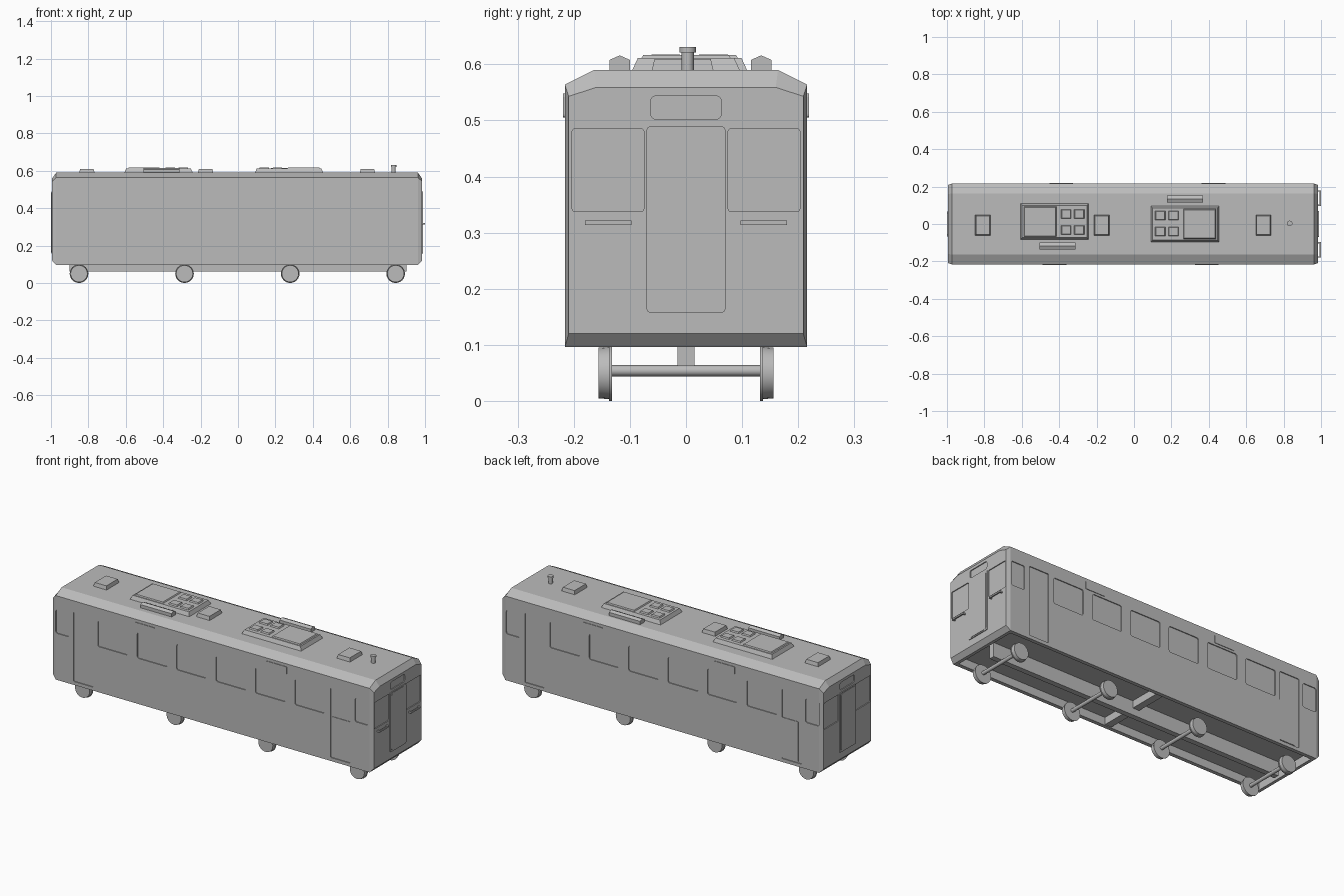
import bpy, bmesh, math
from mathutils import Vector

cube = bpy.data.objects.get("Cube")
if cube:
    bpy.data.objects.remove(cube, do_unlink=True)

GREY = (0.5, 0.5, 0.5, 1)
mat = bpy.data.materials.new("plain_grey")
mat.use_nodes = True
mat.diffuse_color = GREY
mat.node_tree.nodes["Principled BSDF"].inputs["Base Color"].default_value = GREY


def finish(bm, name):
    bmesh.ops.recalc_face_normals(bm, faces=bm.faces)
    mesh = bpy.data.meshes.new(name)
    bm.to_mesh(mesh)
    bm.free()
    mesh.materials.append(mat)
    ob = bpy.data.objects.new(name, mesh)
    bpy.context.collection.objects.link(ob)
    return ob


def loft(bm, rings):
    loops = [[bm.verts.new(p) for p in ring] for ring in rings]
    n = len(loops[0])
    for a, b in zip(loops, loops[1:]):
        for i in range(n):
            j = (i + 1) % n
            bm.faces.new((a[i], a[j], b[j], b[i]))
    bm.faces.new(loops[0])
    bm.faces.new(loops[-1])


def box(bm, x0, x1, y0, y1, z0, z1, taper=0.0):
    """Box whose top is drawn in by the taper."""
    def ring(z, t):
        return [(x0 + t, y0 + t, z), (x1 - t, y0 + t, z),
                (x1 - t, y1 - t, z), (x0 + t, y1 - t, z)]
    loft(bm, [ring(z0, 0), ring(z1, taper)])


def slab(bm, axis, u0, u1, z0, z1, d0, d1, r=0.01):
    """Upright rounded rectangle, from depth d0 to d1 along the x or y axis."""
    outline = []
    corners = [(u1 - r, z1 - r), (u0 + r, z1 - r), (u0 + r, z0 + r), (u1 - r, z0 + r)]
    for k, (u, z) in enumerate(corners):
        for s in range(4):
            a = math.pi / 2 * (k + s / 3)
            outline.append((u + r * math.cos(a), z + r * math.sin(a)))
    loft(bm, [[(d, u, z) if axis == "x" else (u, d, z) for u, z in outline]
              for d in (d0, d1)])


def rod(bm, centre, axis, length, r1, r2, sides=24):
    rot = Vector((0, 0, 1)).rotation_difference(Vector(axis)).to_matrix().to_4x4()
    rot.translation = centre
    bmesh.ops.create_cone(bm, cap_ends=True, segments=sides, radius1=r1,
                          radius2=r2, depth=length, matrix=rot)


# Body shell: profile lofted with chamfered ends
def profile(x, w, bottom, shoulder, top, flat):
    return [(x, -w, bottom), (x, w, bottom), (x, w, shoulder),
            (x, flat, top), (x, -flat, top), (x, -w, shoulder)]


X0, X1, W = -0.994, 0.984, 0.216
END = (0.209, 0.12, 0.543, 0.559, 0.16)
MID = (W, 0.096, 0.564, 0.59, 0.164)
bm = bmesh.new()
loft(bm, [profile(X0, *END), profile(X0 + 0.022, *MID),
          profile(X1 - 0.022, *MID), profile(X1, *END)])
body = finish(bm, "body_shell")

# Cutters: side windows, doors, end windows, end signs and hollow underside
DEPTH = 0.005
bm = bmesh.new()
for s in (-1, 1):
    side = (s * (W - DEPTH), s * (W + 0.02))
    for i in range(6):
        x = -0.62 + 0.243 * i
        slab(bm, "y", x - 0.093, x + 0.093, 0.35, 0.493, *side)
    for x in (-0.802, 0.782):
        slab(bm, "y", x - 0.06, x + 0.06, 0.115, 0.5, *side, 0.004)
    for x in (-0.93, 0.915):
        slab(bm, "y", x - 0.042, x + 0.042, 0.355, 0.488, *side)
    for face, out in ((X0, -1), (X1, 1)):
        end = (face - out * DEPTH, face + out * 0.02)
        lo, hi = sorted((s * 0.075, s * 0.203))
        slab(bm, "x", lo, hi, 0.338, 0.485, *end, 0.005)
for face, out in ((X0, -1), (X1, 1)):
    slab(bm, "x", -0.063, 0.063, 0.502, 0.544, face - out * DEPTH, face + out * 0.02)
box(bm, -0.955, 0.945, -0.195, 0.195, 0.05, 0.14)
cutter = finish(bm, "opening_cutter")
cutter.hide_render = True
cutter.hide_viewport = True
mod = body.modifiers.new("openings", "BOOLEAN")
mod.operation = "DIFFERENCE"
mod.solver = "EXACT"
mod.object = cutter

# Lower panels of the side doors and destination plates
bm = bmesh.new()
for s in (-1, 1):
    slab(bm, "y", *sorted((-s * 0.725, -s * 0.84)), 0.12, 0.344,
         s * (W - DEPTH), s * (W - 0.002), 0.003)
finish(bm, "side_door_panels")
bm = bmesh.new()
for s in (-1, 1):
    for x in (s * 0.425, -s * 0.39):
        slab(bm, "y", x - 0.063, x + 0.063, 0.505, 0.548, s * (W - 0.002), s * (W + 0.003), 0.006)
finish(bm, "side_signs")

# Gangway doors on both ends
bm = bmesh.new()
for face, out in ((X0, -1), (X1, 1)):
    slab(bm, "x", -0.07, 0.07, 0.158, 0.489, face - out * 0.003, face + out * 0.004, 0.005)
    slab(bm, "x", -0.061, 0.061, 0.164, 0.484, face, face + out * 0.006, 0.012)
finish(bm, "end_doors")

# Handrails on one end
bm = bmesh.new()
for s in (-1, 1):
    lo, hi = sorted((s * 0.097, s * 0.18))
    box(bm, 0.993, 1.0, lo, hi, 0.314, 0.322)
    for y in (lo, hi - 0.007):
        box(bm, X1 - 0.003, 0.995, y, y + 0.007, 0.314, 0.322)
finish(bm, "end_handrails")


# Roof cooling units, the second turned half way round
def cooling_unit(name, cx, cy, turn):
    bm = bmesh.new()
    box(bm, -0.185, 0.185, -0.098, 0.098, 0.585, 0.611, 0.012)
    box(bm, -0.165, 0.01, -0.08, 0.08, 0.61, 0.617, 0.004)
    for x in (0.035, 0.105):
        for y in (-0.07, 0.015):
            box(bm, x, x + 0.055, y, y + 0.05, 0.61, 0.618, 0.004)
    ob = finish(bm, name)
    ob.location = (cx, cy, 0)
    ob.rotation_euler.z = turn


cooling_unit("cooling_unit_rear", -0.425, 0.013, 0)
cooling_unit("cooling_unit_front", 0.273, 0, math.pi)

# Ridged side boxes on the roof
bm = bmesh.new()
for x, y in ((-0.41, -0.118), (0.272, 0.134)):
    ridge = [(-0.018, 0.585), (0.018, 0.585), (0.018, 0.608), (0, 0.616), (-0.018, 0.608)]
    loft(bm, [[(x + d, y + u, z) for u, z in ridge] for d in (-0.096, 0.096)])
finish(bm, "roof_side_boxes")

# Roof vents
bm = bmesh.new()
for x in (-0.808, -0.173, 0.692):
    box(bm, x - 0.042, x + 0.042, -0.062, 0.05, 0.585, 0.61, 0.006)
finish(bm, "roof_vents")

# Roof mast
bm = bmesh.new()
rod(bm, (0.832, 0.003, 0.603), (0, 0, 1), 0.04, 0.011, 0.011, 16)
rod(bm, (0.832, 0.003, 0.626), (0, 0, 1), 0.01, 0.015, 0.015, 16)
mast = finish(bm, "roof_mast")

# Wheels and axles
bm = bmesh.new()
for x in (-0.85, -0.286, 0.279, 0.843):
    rod(bm, (x, 0, 0.054), (0, 1, 0), 0.28, 0.01, 0.01, 12)
    for s in (-1, 1):
        rod(bm, (x, s * 0.1345, 0.05), (0, s, 0), 0.005, 0.05, 0.05)
        rod(bm, (x, s * 0.1455, 0.05), (0, s, 0), 0.021, 0.047, 0.045)
wheels = finish(bm, "wheels_and_axles")

# Centre beam and cross beam
bm = bmesh.new()
box(bm, -0.9, 0.9, -0.015, 0.015, 0.062, 0.142)
box(bm, -0.02, 0.02, -0.196, 0.196, 0.1, 0.142)
finish(bm, "underframe_beams")

# Smooth the round parts, keeping their edges sharp
bpy.ops.object.select_all(action="DESELECT")
for ob in (mast, wheels):
    ob.select_set(True)
bpy.context.view_layer.objects.active = wheels
bpy.ops.object.shade_smooth_by_angle(angle=math.radians(35))
